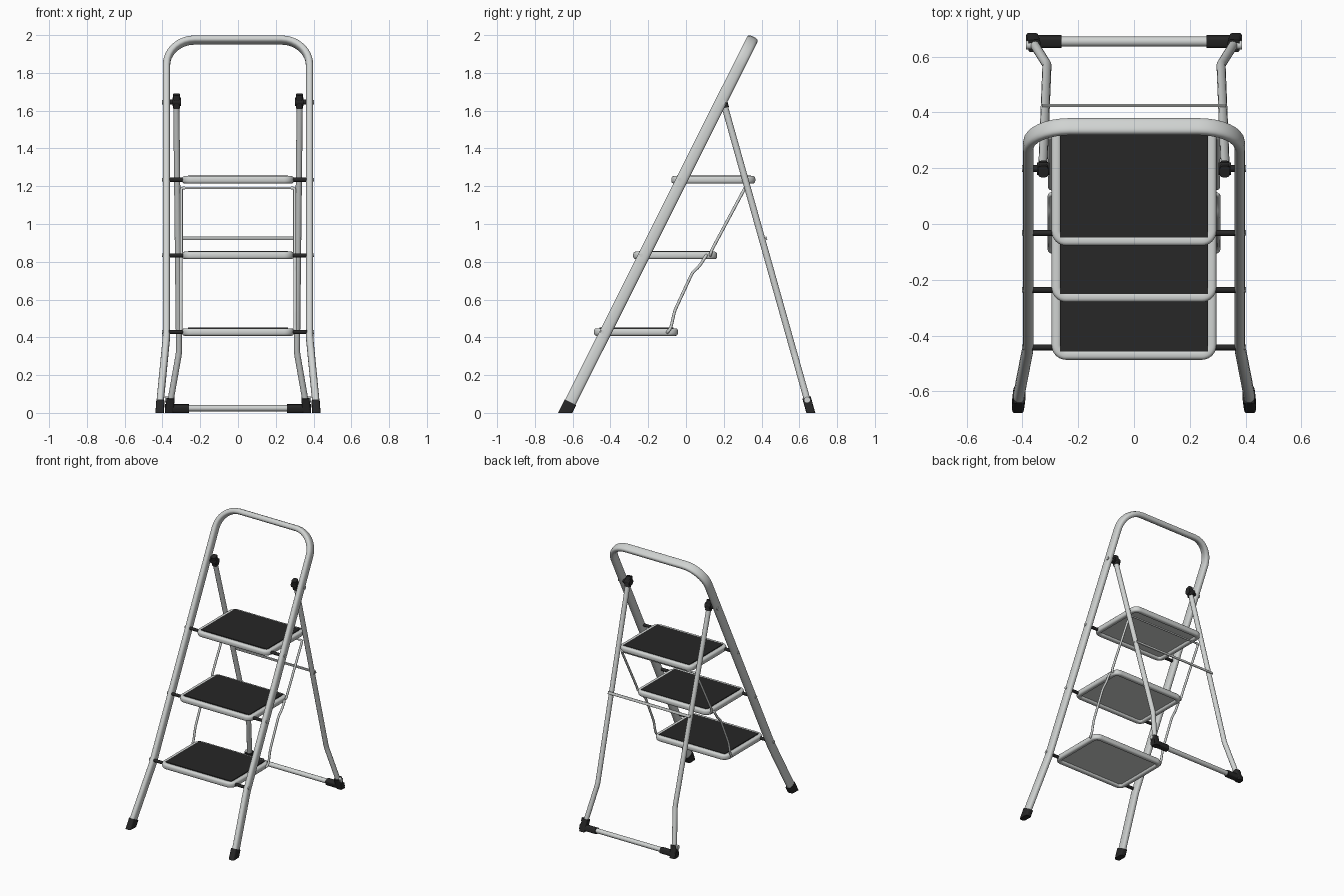
import bpy, bmesh, math
from mathutils import Vector

cube = bpy.data.objects.get("Cube")
if cube:
    bpy.data.objects.remove(cube, do_unlink=True)


def material(name, rgb):
    m = bpy.data.materials.new(name)
    m.use_nodes = True
    m.diffuse_color = (*rgb, 1)
    bsdf = m.node_tree.nodes["Principled BSDF"]
    bsdf.inputs["Base Color"].default_value = (*rgb, 1)
    bsdf.inputs["Roughness"].default_value = 0.5
    return m


METAL = material("light grey metal", (0.63, 0.65, 0.64))
BLACK = material("black rubber", (0.02, 0.02, 0.02))


def finish(name, bm, mat, angle=40):
    bmesh.ops.recalc_face_normals(bm, faces=bm.faces)
    mesh = bpy.data.meshes.new(name)
    bm.to_mesh(mesh)
    bm.free()
    mesh.materials.append(mat)
    obj = bpy.data.objects.new(name, mesh)
    bpy.context.collection.objects.link(obj)
    bpy.ops.object.select_all(action="DESELECT")
    obj.select_set(True)
    bpy.context.view_layer.objects.active = obj
    bpy.ops.object.shade_smooth_by_angle(angle=math.radians(angle))
    return obj


def rounded(points, radii, closed=False, steps=8):
    """Round the corners of a polyline with cubic arcs, cycling through radii."""
    pts = [Vector(p) for p in points]
    out = []
    for i, p in enumerate(pts):
        if not closed and i in (0, len(pts) - 1):
            out.append(p)
            continue
        u, v = pts[i - 1] - p, pts[(i + 1) % len(pts)] - p
        d = min(radii[i % len(radii)], u.length * 0.49, v.length * 0.49)
        a, b = p + u.normalized() * d, p + v.normalized() * d
        ha, hb = a.lerp(p, 0.552), b.lerp(p, 0.552)
        for k in range(steps + 1):
            t = k / steps
            s = 1 - t
            out.append(a * s**3 + ha * 3 * s * s * t + hb * 3 * s * t * t + b * t**3)
    return out


def tube(name, path, half_n, half_side, normal, mat, power=2, sides=16,
         closed=False, floor=False):
    """Sweep an oval section along a path; half_n is measured along normal."""
    pts = [Vector(p) for p in path]
    n = len(pts)
    bm = bmesh.new()
    rings = []
    for i, p in enumerate(pts):
        before = pts[i - 1] if closed or i else p
        after = pts[(i + 1) % n] if closed or i < n - 1 else p
        t = ((p - before).normalized() + (after - p).normalized()).normalized()
        a = Vector(normal)
        a = (a - t * a.dot(t)).normalized()
        b = t.cross(a)
        ring = []
        for k in range(sides):
            ang = math.tau * (k + 0.5) / sides
            c, s = math.cos(ang), math.sin(ang)
            c = math.copysign(abs(c) ** (2 / power), c)
            s = math.copysign(abs(s) ** (2 / power), s)
            ring.append(bm.verts.new(p + a * c * half_n + b * s * half_side))
        rings.append(ring)
    for i in range(n if closed else n - 1):
        r, q = rings[i], rings[(i + 1) % n]
        for k in range(sides):
            j = (k + 1) % sides
            bm.faces.new((r[k], r[j], q[j], q[k]))
    if not closed:
        bm.faces.new(rings[0])
        bm.faces.new(rings[-1])
    if floor:
        cut = bmesh.ops.bisect_plane(bm, geom=bm.verts[:] + bm.edges[:] + bm.faces[:],
                                     plane_co=(0, 0, 0), plane_no=(0, 0, 1), clear_inner=True)
        edges = [e for e in cut["geom_cut"] if isinstance(e, bmesh.types.BMEdge)]
        bmesh.ops.edgeloop_fill(bm, edges=edges)
    return finish(name, bm, mat)


def rod(name, a, b, radius, mat):
    return tube(name, [a, b], radius, radius, (0.13, 0.8, 0.6), mat)


def slab(name, x, y0, y1, z0, z1, mat):
    bm = bmesh.new()
    bmesh.ops.create_cube(bm, size=1)
    for v in bm.verts:
        v.co = (v.co.x * 2 * x, (y0 + y1) / 2 + v.co.y * (y1 - y0),
                (z0 + z1) / 2 + v.co.z * (z1 - z0))
    return finish(name, bm, mat)


# Each frame lies in its own leaning plane
def front(x, z):
    return (x, -0.64 + 0.501 * z, z)


def back(x, z):
    return (x, 0.2 + (1.64 - z) * 0.281, z)


def mirrored(place, half):
    return [place(x, z) for x, z in half] + [place(-x, z) for x, z in reversed(half)]


FRONT_N = (0, 1, -0.501)
BACK_N = (0, 1, 0.281)

# Front frame with hoop handrail: slight bends at the legs, wide ones at the top
hoop = mirrored(front, [(0.415, 0.03), (0.379, 0.4), (0.379, 1.974)])
tube("front_frame", rounded(hoop, (0, 0.02, 0.15, 0.15, 0.02)), 0.031, 0.0195, FRONT_N,
     METAL, power=2.7, sides=24)

# Rear frame with floor bar
loop = mirrored(back, [(0.327, 1.66), (0.312, 0.32), (0.364, 0.025)])
tube("rear_frame", rounded(loop, (0.02,)), 0.0175, 0.0165, BACK_N, METAL)

for s, side in ((1, "left"), (-1, "right")):
    # Plastic feet
    tube(side + "_front_foot", [front(s * 0.419, -0.06), front(s * 0.411, 0.055)],
         0.034, 0.022, FRONT_N, BLACK, power=5, sides=20, floor=True)
    tube(side + "_rear_foot", [back(s * 0.367, -0.03), back(s * 0.357, 0.08)],
         0.023, 0.022, BACK_N, BLACK, power=5, sides=20, floor=True)
    tube(side + "_rear_foot_sleeve", [back(s * 0.387, 0.023), back(s * 0.26, 0.023)],
         0.021, 0.021, BACK_N, BLACK, power=4, sides=20, floor=True)
    rod(side + "_rear_foot_rivet", back(s * 0.36, 0.07), back(s * 0.387, 0.07),
        0.016, METAL)

    # Hinge between the frames
    tube(side + "_hinge_cap", [back(s * 0.325, 1.615), back(s * 0.325, 1.685)],
         0.021, 0.018, BACK_N, BLACK, power=4, sides=20)
    rod(side + "_hinge_barrel", back(s * 0.302, 1.648), back(s * 0.348, 1.648),
        0.023, BLACK)
    rod(side + "_hinge_spacer", back(s * 0.34, 1.645), back(s * 0.368, 1.645),
        0.013, BLACK)
    rod(side + "_hinge_rivet", back(s * 0.37, 1.645), back(s * 0.402, 1.645),
        0.012, METAL)

    # Folding linkage wires
    upper = [(s * 0.28, 0.312, 1.19), (s * 0.3, 0.312, 1.19), (s * 0.3, 0.135, 0.86),
             (s * 0.3, 0.128, 0.835), (s * 0.27, 0.128, 0.83)]
    lower = [(s * 0.27, 0.108, 0.835), (s * 0.302, 0.108, 0.835),
             (s * 0.302, 0.07, 0.775), (s * 0.302, 0.035, 0.745),
             (s * 0.302, -0.06, 0.54), (s * 0.302, -0.08, 0.45),
             (s * 0.302, -0.1, 0.425), (s * 0.27, -0.1, 0.425)]
    for label, path in (("upper", upper), ("lower", lower)):
        tube(side + "_" + label + "_link", rounded(path, (0.018,), steps=4),
             0.008, 0.008, (0.2, 1, -0.5), METAL, sides=10)

    # Brace rivet
    rod(side + "_brace_rivet", back(s * 0.31, 0.925), back(s * 0.336, 0.925), 0.008, METAL)

# Cross brace and support rod on the rear frame
tube("cross_brace", [(-0.33, 0.425, 0.925), (0.33, 0.425, 0.925)],
     0.004, 0.010, BACK_N, METAL, power=4)
rod("support_rod", (-0.3, 0.312, 1.19), (0.3, 0.312, 1.19), 0.006, METAL)

# Steps: bent tube rim, panel below, rubber mat above, pivots to the front frame
for name, y0, z, pivot in (("bottom", -0.487, 0.428, -0.442),
                           ("middle", -0.28, 0.834, -0.236),
                           ("top", -0.078, 1.234, -0.032)):
    y1 = y0 + 0.445
    r = 0.018
    x = 0.296 - r
    rim = [(-x, y0 + r, z), (x, y0 + r, z), (x, y1 - r, z), (-x, y1 - r, z)]
    tube(name + "_step_rim", rounded(rim, (0.035,), closed=True), 0.02, r, (0, 0, 1),
         METAL, power=2.8, closed=True)
    slab(name + "_step_panel", 0.27, y0 + 0.025, y1 - 0.025, z - 0.004, z + 0.008, METAL)
    slab(name + "_step_mat", 0.266, y0 + 0.03, y1 - 0.024, z + 0.008, z + 0.023, BLACK)
    for s, side in ((1, "left"), (-1, "right")):
        rod(f"{name}_step_{side}_pivot", (s * 0.285, pivot, z), (s * 0.37, pivot, z),
            0.011, BLACK)
        rod(f"{name}_step_{side}_rivet", (s * 0.37, pivot, z), (s * 0.402, pivot, z),
            0.01, METAL)
